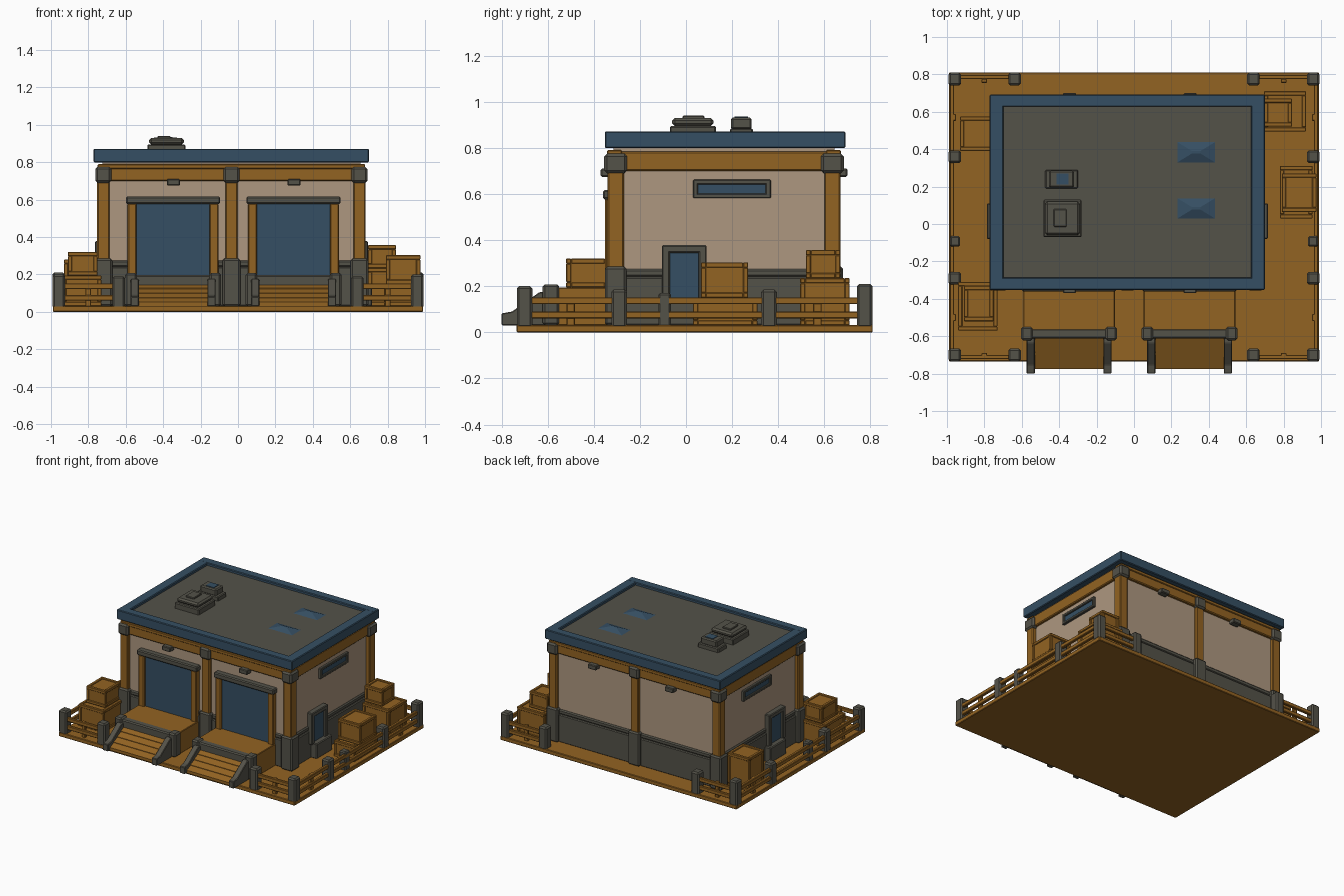
import bpy, bmesh

def material(name, rgb):
    m = bpy.data.materials.new(name)
    m.diffuse_color = (*rgb, 1)
    return m

WOOD = material("ochre wood", (0.29, 0.125, 0.016))
STONE = material("grey stone", (0.088, 0.084, 0.066))
BLUE = material("slate blue", (0.036, 0.078, 0.125))
PLASTER = material("cream plaster", (0.42, 0.31, 0.215))

def finish(name, bm, mat, bevel=0.0):
    if bevel:
        bmesh.ops.bevel(bm, geom=bm.edges[:], offset=bevel, segments=1, affect='EDGES')
    bmesh.ops.recalc_face_normals(bm, faces=bm.faces[:])
    me = bpy.data.meshes.new(name)
    bm.to_mesh(me)
    bm.free()
    me.materials.append(mat)
    ob = bpy.data.objects.new(name, me)
    bpy.context.collection.objects.link(ob)
    return ob

def box(name, mat, x0, x1, y0, y1, z0, z1, bevel=0.006):
    x0, x1 = sorted((x0, x1))
    bm = bmesh.new()
    bmesh.ops.create_cube(bm, size=1)
    for v in bm.verts:
        v.co = ((x0 + x1) / 2 + v.co.x * (x1 - x0), (y0 + y1) / 2 + v.co.y * (y1 - y0),
                (z0 + z1) / 2 + v.co.z * (z1 - z0))
    return finish(name, bm, mat, bevel)

def profile_x(name, mat, x0, x1, yz, bevel=0.0):
    """Extrude a side profile of (y, z) points along x."""
    bm = bmesh.new()
    face = bm.faces.new([bm.verts.new((x0, y, z)) for y, z in yz])
    ext = bmesh.ops.extrude_face_region(bm, geom=[face])
    for v in ext["geom"]:
        if isinstance(v, bmesh.types.BMVert):
            v.co.x = x1
    return finish(name, bm, mat, bevel)

def frustum(name, mat, x0, x1, y0, y1, z0, z1, inset):
    bm = bmesh.new()
    def loop(i, z):
        return [bm.verts.new(p) for p in ((x0 + i[0], y0 + i[1], z), (x1 - i[0], y0 + i[1], z),
                                          (x1 - i[0], y1 - i[1], z), (x0 + i[0], y1 - i[1], z))]
    a, b = loop((0, 0), z0), loop(inset, z1)
    bm.faces.new(a)
    bm.faces.new(b)
    for k in range(4):
        bm.faces.new((a[k], a[(k + 1) % 4], b[(k + 1) % 4], b[k]))
    return finish(name, bm, mat)

def crate(x0, x1, y0, y1, z0, z1):
    """Box with raised rails around its top, bottom and corners."""
    d, w = 0.007, 0.022
    box("crate", WOOD, x0 + d, x1 - d, y0 + d, y1 - d, z0, z1 - d, 0)
    for za, zb in ((z0, z0 + w), (z1 - w, z1)):
        for y in (y0, y1 - w):
            box("crate_rail", WOOD, x0, x1, y, y + w, za, zb, 0.003)
        for x in (x0, x1 - w):
            box("crate_rail", WOOD, x, x + w, y0 + w, y1 - w, za, zb, 0.003)
    for x in (x0, x1 - w):
        for y in (y0, y1 - w):
            box("crate_corner", WOOD, x, x + w, y, y + w, z0 + w, z1 - w, 0.003)

# ground slab
box("floor_slab", WOOD, -0.99, 0.99, -0.735, 0.81, 0, 0.032, 0.004)

# building body and stone plinth
CX = -0.035
box("walls", PLASTER, -0.725, 0.655, -0.315, 0.645, 0.03, 0.81, 0)
box("plinth", STONE, -0.74, 0.67, -0.328, 0.66, 0.03, 0.24, 0.006)
box("plinth_cap", STONE, -0.735, 0.665, -0.323, 0.655, 0.24, 0.275, 0.008)

# timber posts with stone feet and corner knobs
for px in (-0.72, CX, 0.65):
    for py, s in ((-0.305, -1), (0.635, 1)):
        mid = px == CX
        w = 0.033
        ya, yb = py - 0.035, py + 0.035
        box("post", WOOD, px - w, px + w, ya, yb, 0.2, 0.75)
        box("post_foot", STONE, px - w - 0.015, px + w + 0.015, ya - 0.012, yb + 0.012, 0.03, 0.285, 0.01)
        box("post_knob", STONE, px - w - 0.01, px + w + 0.01, ya - 0.015, yb + 0.015, 0.69, 0.775, 0.012)

# timber beams under the roof
for y in (-0.335, 0.615):
    box("long_beam", WOOD, -0.74, 0.67, y, y + 0.05, 0.70, 0.785)
    box("upper_beam", WOOD, -0.75, 0.68, y - 0.007, y + 0.057, 0.765, 0.79, 0.004)
for x in (-0.745, 0.625):
    box("side_beam", WOOD, x, x + 0.05, -0.33, 0.66, 0.70, 0.785)

# small lamps below the beams
for x in (-0.345, 0.30):
    for y in (-0.37, 0.65):
        box("lamp", STONE, x - 0.035, x + 0.035, y, y + 0.05, 0.675, 0.71, 0.005)

# roof with blue rim
box("roof_deck", STONE, -0.72, 0.65, -0.30, 0.64, 0.80, 0.852, 0)
for y in (-0.352, 0.627):
    box("roof_rim_long", BLUE, -0.772, 0.70, y, y + 0.065, 0.80, 0.872, 0.005)
for x in (-0.772, 0.625):
    box("roof_rim_side", BLUE, x, x + 0.075, -0.352, 0.692, 0.7995, 0.8715, 0.005)

# roof vents
box("vent_base", STONE, -0.485, -0.28, -0.07, 0.13, 0.845, 0.895, 0.006)
box("vent_lid", STONE, -0.475, -0.29, -0.06, 0.12, 0.895, 0.93, 0.012)
box("vent_cap", STONE, -0.43, -0.36, -0.015, 0.08, 0.925, 0.94, 0.004)
box("hatch_base", STONE, -0.475, -0.30, 0.19, 0.29, 0.845, 0.885, 0.006)
box("hatch_body", STONE, -0.455, -0.32, 0.195, 0.285, 0.88, 0.932, 0.008)
box("hatch_glass", BLUE, -0.415, -0.35, 0.21, 0.27, 0.927, 0.936, 0)

# skylights
for y in (0.025, 0.325):
    frustum("skylight", BLUE, 0.225, 0.44, y, y + 0.117, 0.85, 0.872, (0.085, 0.052))

# loading bays: door, frame, dock and ramp
for c in (-0.347, 0.297):
    box("roller_door", BLUE, c - 0.2, c + 0.2, -0.335, -0.30, 0.19, 0.585, 0)
    for s in (-1, 1):
        box("door_jamb", WOOD, c + s * 0.195, c + s * 0.243, -0.352, -0.30, 0.19, 0.58)
    box("door_lintel", STONE, c - 0.252, c + 0.252, -0.36, -0.30, 0.577, 0.617, 0.007)
    box("dock_platform", WOOD, c - 0.245, c + 0.245, -0.57, -0.32, 0.03, 0.195, 0.004)
    box("dock_edge", STONE, c - 0.235, c + 0.235, -0.612, -0.558, 0.125, 0.198, 0.008)
    for s in (-1, 1):
        box("dock_edge_block", STONE, c + s * 0.195, c + s * 0.256, -0.622, -0.55, 0.03, 0.208, 0.01)
        x = c + s * 0.205
        profile_x("ramp_side", STONE, x - 0.022, x + 0.022,
                  [(-0.80, 0.03), (-0.60, 0.03), (-0.60, 0.175), (-0.635, 0.175), (-0.755, 0.09), (-0.80, 0.082)], 0.004)
    for i in range(4):
        y, z = -0.775 + i * 0.043, 0.052 + i * 0.025
        profile_x("ramp_plank", WOOD, c - 0.19, c + 0.19,
                  [(y, 0.03), (y + 0.045, 0.03), (y + 0.045, z + 0.022), (y, z)])

# side doors, steps and windows on both side walls
for s, wx in ((1, 0.655), (-1, -0.725)):
    X = lambda d: wx + s * d
    for y0, y1, z0, z1 in ((-0.105, -0.07, 0.14, 0.375), (0.055, 0.09, 0.14, 0.375), (-0.105, 0.09, 0.345, 0.378)):
        box("side_door_frame", STONE, X(-0.01), X(0.04), y0, y1, z0, z1, 0.005)
    box("side_door", BLUE, X(-0.01), X(0.022), -0.075, 0.06, 0.14, 0.35, 0)
    box("side_door_step", STONE, X(0), X(0.062), -0.08, 0.11, 0.03, 0.145, 0.006)
    box("window_glass", BLUE, X(-0.01), X(0.007), 0.05, 0.35, 0.60, 0.645, 0)
    for z in (0.582, 0.642):
        box("window_frame", STONE, X(-0.01), X(0.018), 0.03, 0.368, z, z + 0.02, 0.004)
    for y in (0.03, 0.346):
        box("window_frame", STONE, X(-0.01), X(0.018), y, y + 0.022, 0.585, 0.66, 0.004)

# fence posts and rails
for s in (-1, 1):
    for y, h in ((-0.70, 0.2), (-0.29, 0.185), (0.36, 0.185), (0.775, 0.21)):
        box("fence_post", STONE, s * 0.925, s * 0.992, y - 0.034, y + 0.034, 0.02, h, 0.01)
    box("fence_small_post", STONE, s * 0.93, s * 0.985, -0.12, -0.065, 0.02, 0.17, 0.008)
    for y in (-0.70, 0.775):
        box("fence_post", STONE, s * 0.605, s * 0.672, y - 0.034, y + 0.034, 0.02, 0.19, 0.01)
    for z in (0.06, 0.122):
        box("side_rail", WOOD, s * 0.962, s * 0.985, -0.70, 0.775, z, z + 0.03, 0.004)
        for y in (-0.722, 0.775):
            box("end_rail", WOOD, s * 0.64, s * 0.96, y, y + 0.022, z, z + 0.03, 0.004)
    # stakes between the main posts
    for y in (-0.5, 0.57):
        box("fence_stake", WOOD, s * 0.952, s * 0.972, y - 0.018, y + 0.018, 0.02, 0.15, 0.003)
    for y in (-0.70, 0.765):
        box("fence_stake", WOOD, s * 0.785, s * 0.815, y - 0.01, y + 0.01, 0.02, 0.15, 0.003)

# stacked crates
crate(-0.94, -0.73, -0.57, -0.31, 0.03, 0.195)
crate(-0.91, -0.75, -0.52, -0.33, 0.195, 0.32)
crate(-0.93, -0.75, 0.39, 0.575, 0.03, 0.28)
crate(0.695, 0.92, 0.495, 0.71, 0.03, 0.235)
crate(0.695, 0.845, 0.52, 0.67, 0.235, 0.357)
crate(0.78, 0.955, 0.03, 0.31, 0.03, 0.15)
crate(0.79, 0.975, 0.065, 0.27, 0.15, 0.303)
